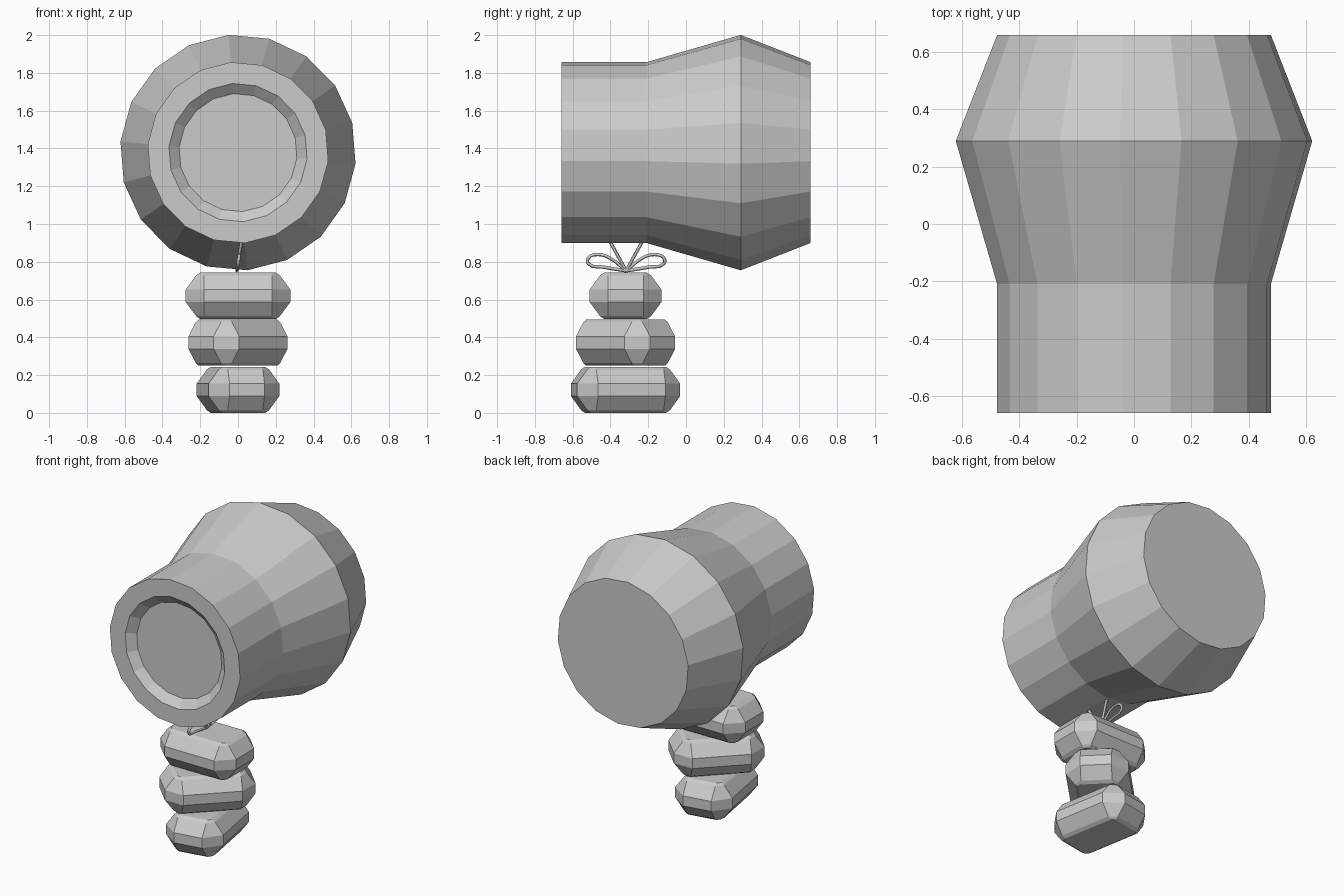
import bpy, bmesh
from math import sin, cos, radians, pi
from mathutils import Matrix

if "Cube" in bpy.data.objects:
    bpy.data.objects.remove(bpy.data.objects["Cube"])


def loft(name, rings):
    """Skin a list of equal-length point rings and cap both ends."""
    bm = bmesh.new()
    rows = [[bm.verts.new(p) for p in ring] for ring in rings]
    n = len(rows[0])
    for a, b in zip(rows, rows[1:]):
        for i in range(n):
            j = (i + 1) % n
            bm.faces.new((a[i], a[j], b[j], b[i]))
    bm.faces.new(rows[0])
    bm.faces.new(rows[-1])
    bmesh.ops.recalc_face_normals(bm, faces=bm.faces)
    me = bpy.data.meshes.new(name)
    bm.to_mesh(me)
    bm.free()
    ob = bpy.data.objects.new(name, me)
    bpy.context.collection.objects.link(ob)
    return ob


# Barrel: 18-sided body along y, with a shallow recess in the front end
SIDES, AXIS_Z, START = 18, 1.378, radians(94.6)


def barrel_ring(y, r):
    angles = [START + 2 * pi * i / SIDES for i in range(SIDES)]
    return [(r * cos(a), y, AXIS_Z + r * sin(a)) for a in angles]


profile = [(-0.615, 0.313), (-0.66, 0.367), (-0.66, 0.48),
           (-0.21, 0.48), (0.29, 0.625), (0.66, 0.48)]
loft("barrel", [barrel_ring(y, r) for y, r in profile])


# Stacked stones: chamfered blocks, each turned differently
def stone_ring(z, r):
    a, b = 0.181, 0.094
    return [(a + r, -b, z), (a + r, b, z), (a, b + r, z), (-a, b + r, z),
            (-a - r, b, z), (-a - r, -b, z), (-a, -b - r, z), (a, -b - r, z)]


STONE = [(-0.122, 0.02), (-0.108, 0.041), (-0.033, 0.096),
         (0.033, 0.096), (0.108, 0.041), (0.122, 0.02)]
for name, z, turn in (("bottom_stone", 0.122, 100),
                      ("middle_stone", 0.372, 45),
                      ("top_stone", 0.62, 0)):
    ob = loft(name, [stone_ring(h, r) for h, r in STONE])
    ob.data.transform(Matrix.Translation((0, -0.32, z)) @
                      Matrix.Rotation(radians(turn), 4, 'Z'))


# Bow: two loops and two hanging strands of thin cord
def cord(name, pts, side, smooth):
    cu = bpy.data.curves.new(name, 'CURVE')
    cu.dimensions = '3D'
    cu.bevel_depth = 0.009
    cu.bevel_resolution = 0
    cu.resolution_u = 3
    cu.use_fill_caps = True
    sp = cu.splines.new('BEZIER')
    sp.bezier_points.add(len(pts) - 1)
    for p, (y, z) in zip(sp.bezier_points, pts):
        p.co = (-0.006 + (z - 0.75) * 0.16, -0.317 + side * y, z)
        p.handle_left_type = p.handle_right_type = 'AUTO' if smooth else 'VECTOR'
    ob = bpy.data.objects.new(name, cu)
    bpy.context.collection.objects.link(ob)


LOOP = [(0, 0.752), (0.12, 0.772), (0.2, 0.79), (0.2, 0.82),
        (0.15, 0.838), (0.09, 0.822), (0, 0.752)]
for label, side in (("front", -1), ("back", 1)):
    cord(label + "_bow_loop", LOOP, side, True)
    cord(label + "_bow_strand", [(0, 0.752), (0.09, 0.915)], side, False)
